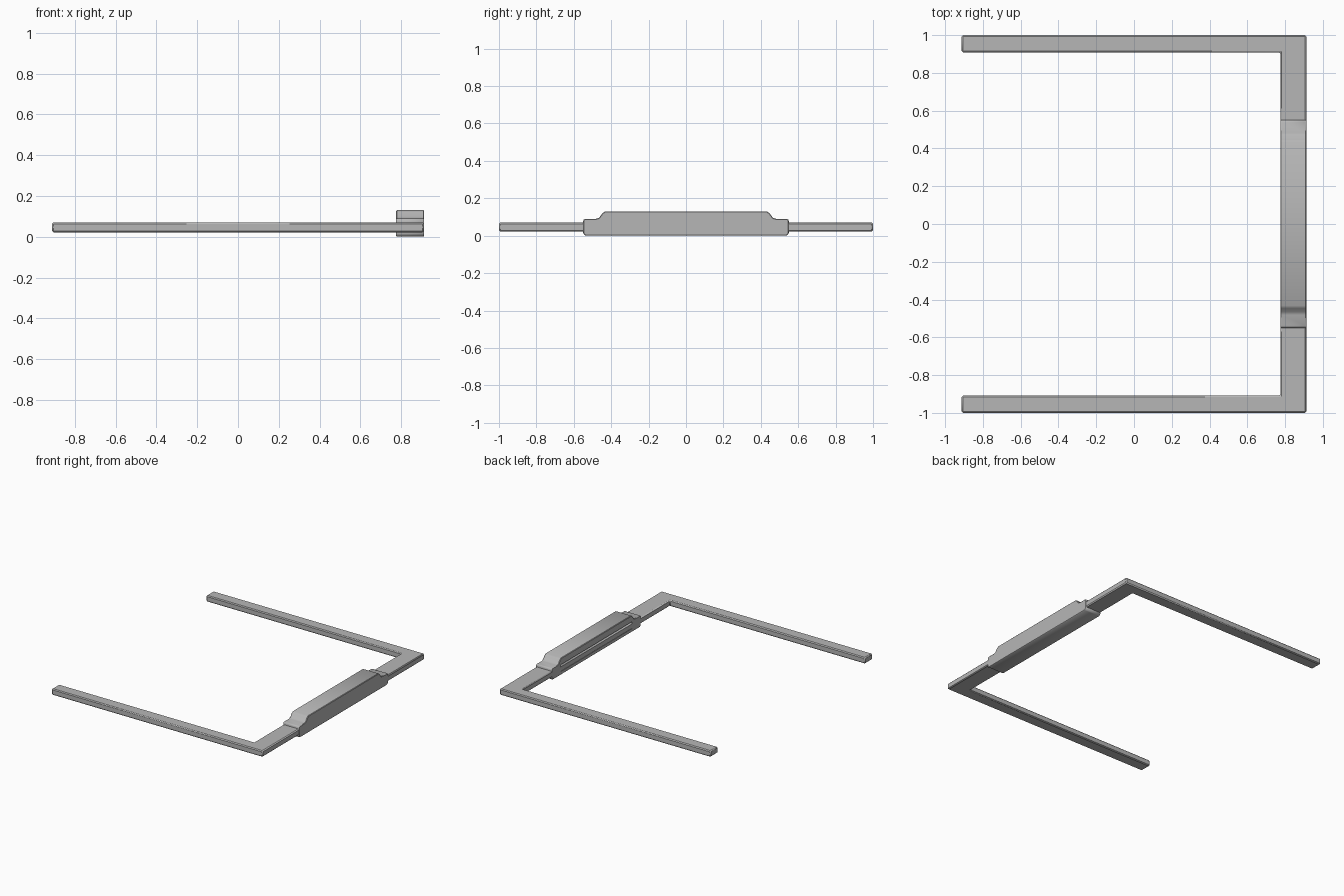
import bpy, bmesh
from mathutils import Vector

if "Cube" in bpy.data.objects:
    bpy.data.objects.remove(bpy.data.objects["Cube"])

grey = bpy.data.materials.new("dark_grey")
grey.diffuse_color = (0.47, 0.47, 0.47, 1)
grey.use_nodes = True
grey.node_tree.nodes["Principled BSDF"].inputs["Base Color"].default_value = grey.diffuse_color


def prism(name, points, direction):
    """Extrude a closed outline along a direction into a solid object."""
    bm = bmesh.new()
    face = bm.faces.new([bm.verts.new(p) for p in points])
    out = bmesh.ops.extrude_face_region(bm, geom=[face])
    verts = [g for g in out["geom"] if isinstance(g, bmesh.types.BMVert)]
    bmesh.ops.translate(bm, verts=verts, vec=Vector(direction))
    bmesh.ops.recalc_face_normals(bm, faces=bm.faces[:])
    mesh = bpy.data.meshes.new(name)
    bm.to_mesh(mesh)
    bm.free()
    mesh.materials.append(grey)
    obj = bpy.data.objects.new(name, mesh)
    bpy.context.collection.objects.link(obj)
    return obj


def soften_edges(obj, width):
    bev = obj.modifiers.new("Softened edges", "BEVEL")
    bev.width = width
    bev.segments = 1
    bev.limit_method = "ANGLE"
    bev.angle_limit = 0.6
    bpy.ops.object.select_all(action="DESELECT")
    obj.select_set(True)
    bpy.context.view_layer.objects.active = obj
    bpy.ops.object.shade_smooth_by_angle(angle=0.9)


# U-shaped rail: two arms joined by a crossbar
half = [(0.775, 0.908), (-0.912, 0.908), (-0.912, 1.0), (0.912, 1.0)]
outline = half + [(x, -y) for x, y in reversed(half)]
rail = prism("u_rail", [(x, y, 0.022) for x, y in outline], (0, 0, 0.048))
soften_edges(rail, 0.007)

# Stepped grip wrapped around the crossbar
side = [(0.538, 0.0), (0.55, 0.012), (0.55, 0.082), (0.542, 0.09), (0.482, 0.09),
        (0.465, 0.096), (0.447, 0.12), (0.432, 0.13)]
profile = side + [(-y, z) for y, z in reversed(side)]
grip = prism("grip", [(0.775, y, z) for y, z in profile], (0.138, 0, 0))

# Slot on the inner side that exposes the crossbar
slot = [(-0.44, 0.03), (0.44, 0.03), (0.44, 0.078), (-0.44, 0.078)]
cutter = prism("slot_cutter", [(0.74, y, z) for y, z in slot], (0.07, 0, 0))
cutter.hide_render = True
cutter.display_type = "WIRE"
cut = grip.modifiers.new("Inner slot", "BOOLEAN")
cut.object = cutter
cut.operation = "DIFFERENCE"
cut.solver = "EXACT"
soften_edges(grip, 0.004)
cutter.hide_set(True)
